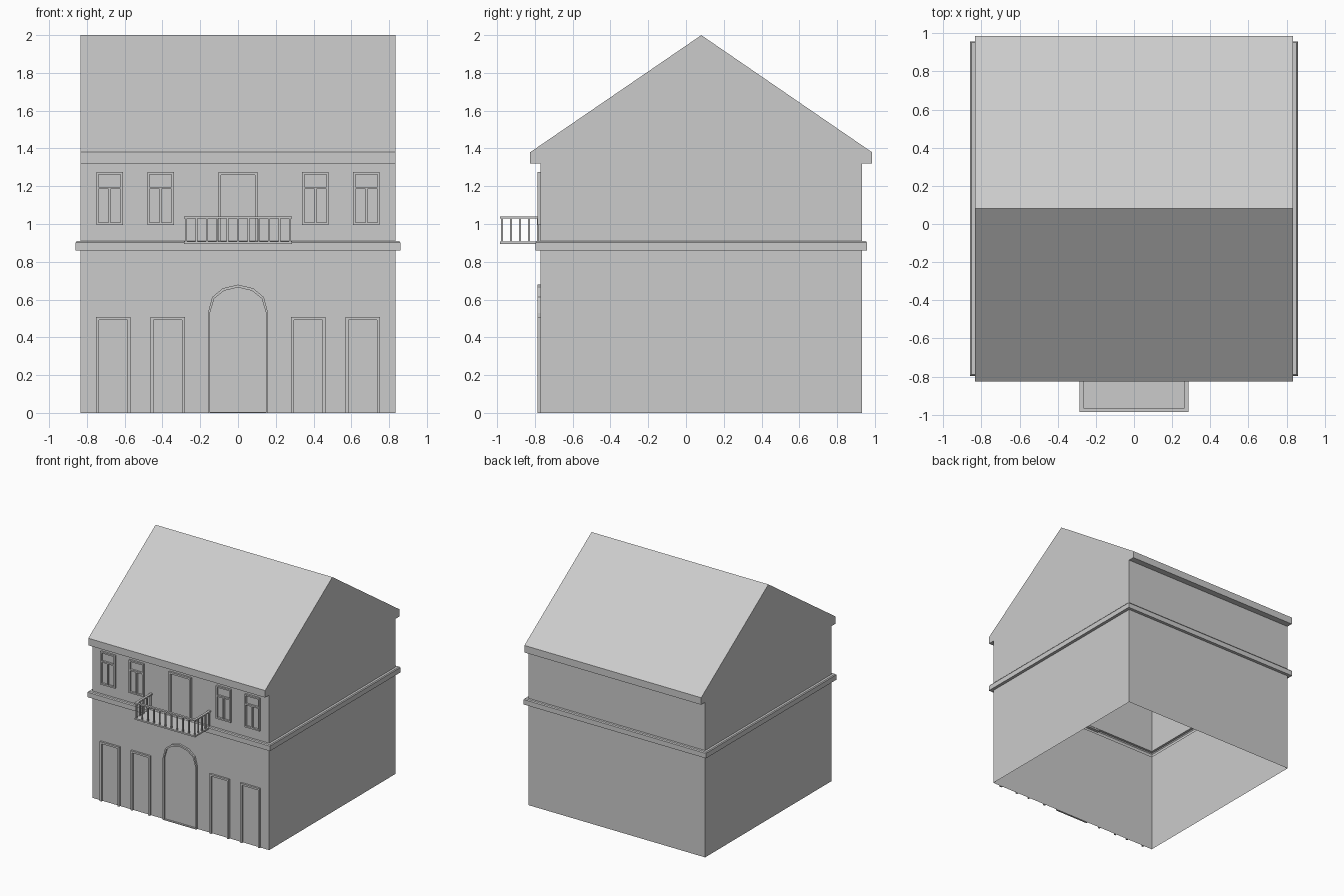
import bpy, bmesh

if "Cube" in bpy.data.objects:
    bpy.data.objects.remove(bpy.data.objects["Cube"])

HX, YF, YB = 0.833, -0.77, 0.932      # wall half width, front and back planes
DEPTH = 0.016                         # how far trim stands off the front wall


def finish(bm, name, mirror=False):
    bmesh.ops.remove_doubles(bm, verts=bm.verts, dist=1e-5)
    bmesh.ops.recalc_face_normals(bm, faces=bm.faces)
    me = bpy.data.meshes.new(name)
    bm.to_mesh(me)
    bm.free()
    ob = bpy.data.objects.new(name, me)
    bpy.context.collection.objects.link(ob)
    if mirror:
        ob.modifiers.new("Mirror", 'MIRROR')
    return ob


def box(bm, x0, x1, y0, y1, z0, z1):
    vs = bmesh.ops.create_cube(bm, size=1)['verts']
    for v in vs:
        v.co.x = (x0 + x1) / 2 + v.co.x * (x1 - x0)
        v.co.y = (y0 + y1) / 2 + v.co.y * (y1 - y0)
        v.co.z = (z0 + z1) / 2 + v.co.z * (z1 - z0)


def strip_frame(bm, outer, inner):
    """Solid trim between two matching (x, z) outlines, standing on the front wall."""
    rings = [[bm.verts.new((x, y, z)) for x, z in line]
             for line, y in ((outer, YF), (outer, YF - DEPTH), (inner, YF - DEPTH), (inner, YF))]
    for a, b in zip(rings, rings[1:]):
        for i in range(len(a) - 1):
            bm.faces.new((a[i], a[i + 1], b[i + 1], b[i]))
    for k in (0, -1):
        bm.faces.new([r[k] for r in rings])


def rect_frame(bm, x0, x1, z0, z1, w):
    strip_frame(bm, [(x0, z0), (x0, z1), (x1, z1), (x1, z0)],
                [(x0 + w, z0), (x0 + w, z1 - w), (x1 - w, z1 - w), (x1 - w, z0)])


# House shell: open-bottomed walls with the floor band stepping out
bm = bmesh.new()
prev = None
for z, o in ((0, 0), (0.86, 0), (0.86, 0.026), (0.902, 0.026), (0.91, 0.02), (0.91, 0), (1.32, 0)):
    ring = [bm.verts.new((x, y, z)) for x, y in
            ((-HX - o, YF - o), (HX + o, YF - o), (HX + o, YB + o), (-HX - o, YB + o))]
    if prev:
        for i in range(4):
            j = (i + 1) % 4
            bm.faces.new((prev[i], prev[j], ring[j], ring[i]))
    prev = ring
# Gable roof with front and back eaves
profile = [(YF, 1.32), (-0.825, 1.32), (-0.825, 1.38), (0.081, 2.0),
           (0.985, 1.38), (0.985, 1.32), (YB, 1.32)]
left = [bm.verts.new((-HX, y, z)) for y, z in profile]
right = [bm.verts.new((HX, y, z)) for y, z in profile]
for i in range(len(profile) - 1):
    bm.faces.new((left[i], left[i + 1], right[i + 1], right[i]))
bm.faces.new(left)
bm.faces.new(right)
finish(bm, "house_shell")

# Ground floor side door frames
bm = bmesh.new()
for x in (0.28, 0.57):
    rect_frame(bm, x, x + 0.183, 0, 0.507, 0.016)
finish(bm, "side_door_frames", mirror=True)

# Arched main entrance
bm = bmesh.new()
half_o = [(-0.159, 0), (-0.159, 0.53), (-0.137, 0.613), (-0.08, 0.66)]
half_i = [(-0.148, 0), (-0.148, 0.53), (-0.126, 0.605), (-0.073, 0.647)]
arch = lambda h, top: h + [(0, top)] + [(-x, z) for x, z in reversed(h)]
strip_frame(bm, arch(half_o, 0.679), arch(half_i, 0.664))
box(bm, -0.15, 0.15, YF - DEPTH, YF, 0, 0.006)
finish(bm, "arched_entrance_frame")

# Balcony door frame
bm = bmesh.new()
rect_frame(bm, -0.104, 0.104, 0.905, 1.275, 0.015)
finish(bm, "balcony_door_frame")

# Upper windows with a transom and a centre mullion
bm = bmesh.new()
for x in (0.34, 0.61):
    x1, z0, z1 = x + 0.14, 0.995, 1.275
    rect_frame(bm, x, x1, z0, z1, 0.012)
    box(bm, x + 0.012, x1 - 0.012, YF - DEPTH, YF, z0, z0 + 0.012)
    box(bm, x + 0.012, x1 - 0.012, YF - DEPTH, YF, 1.185, 1.197)
    box(bm, x + 0.064, x + 0.076, YF - DEPTH, YF, z0 + 0.012, 1.185)
finish(bm, "windows", mirror=True)

# Balcony floor
bm = bmesh.new()
box(bm, -0.285, 0.285, -0.985, YF, 0.895, 0.908)
finish(bm, "balcony_floor")

# Balcony hand rail
bm = bmesh.new()
box(bm, -0.285, 0.285, -0.985, -0.965, 1.03, 1.041)
for s in (-1, 1):
    box(bm, s * 0.275 - 0.01, s * 0.275 + 0.01, -0.965, YF, 1.03, 1.041)
finish(bm, "balcony_rail")

# Balcony balusters: front row and both sides
bm = bmesh.new()
spots = [(-0.275 + 0.055 * i, -0.975) for i in range(11)]
spots += [(s * 0.275, -0.975 + 0.048 * i) for s in (-1, 1) for i in range(1, 5)]
for x, y in spots:
    box(bm, x - 0.005, x + 0.005, y - 0.005, y + 0.005, 0.908, 1.03)
finish(bm, "balcony_balusters")
